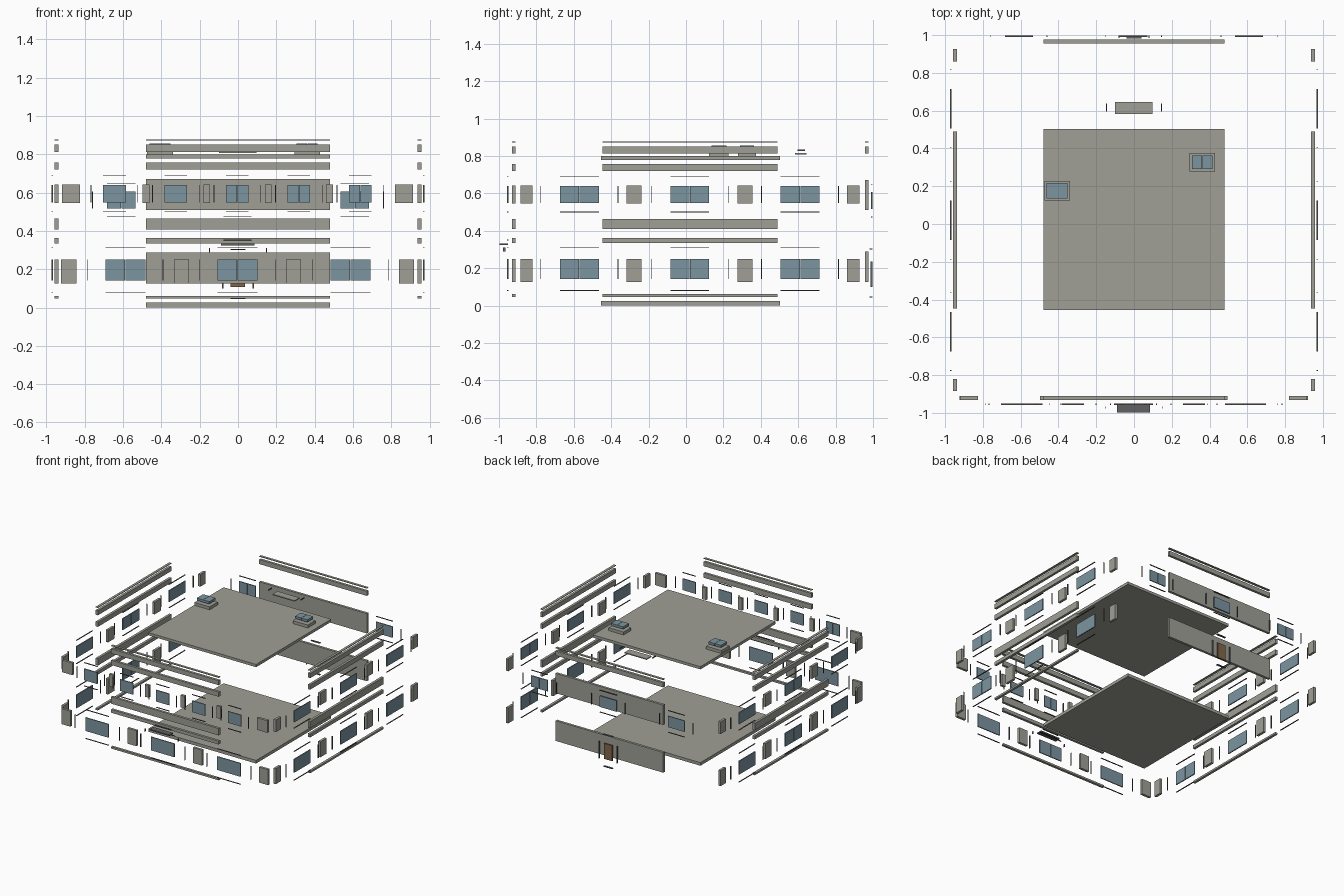
import bpy

if "Cube" in bpy.data.objects:
    bpy.data.objects.remove(bpy.data.objects["Cube"])


def material(name, color):
    m = bpy.data.materials.new(name)
    m.diffuse_color = color
    m.use_nodes = True
    m.node_tree.nodes["Principled BSDF"].inputs["Base Color"].default_value = m.diffuse_color
    return m


GLASS = material("glass_blue_grey", (0.20, 0.30, 0.35, 1))
WOOD = material("door_brown", (0.22, 0.13, 0.07, 1))
WALL = material("wall_grey", (0.35, 0.35, 0.31, 1))
DARK = material("trim_dark", (0.12, 0.12, 0.12, 1))


def box(name, x, y, z, mat=WALL):
    """Axis-aligned box from (min, max) pairs."""
    (x0, x1), (y0, y1), (z0, z1) = x, y, z
    v = [(a, b, c) for a in (x0, x1) for b in (y0, y1) for c in (z0, z1)]
    f = [(0, 1, 3, 2), (4, 6, 7, 5), (0, 4, 5, 1),
         (2, 3, 7, 6), (0, 2, 6, 4), (1, 5, 7, 3)]
    me = bpy.data.meshes.new(name)
    me.from_pydata(v, [], f)
    me.materials.append(mat)
    ob = bpy.data.objects.new(name, me)
    bpy.context.collection.objects.link(ob)
    return ob


def on_face(name, along, depth, z, axis, mat=WALL):
    """Box on a facade running along x or along y."""
    if axis == 'x':
        return box(name, along, depth, z, mat)
    return box(name, depth, along, z, mat)


def window(name, c, half, d, z, axis, gap, lift):
    """Two panes with four exploded trim strips around them."""
    g, t = 0.004, 0.002
    glass = (d - g, d + g)
    on_face(name + "_pane_a", (c - half, c - 0.001), glass, z, axis, GLASS)
    on_face(name + "_pane_b", (c + 0.001, c + half), glass, z, axis, GLASS)
    for s, tag in ((-1, "a"), (1, "b")):
        p = c + s * gap
        on_face(name + "_jamb_" + tag, (p - t, p + t), glass, z, axis, DARK)
    for h, tag in ((z[0] - lift, "sill"), (z[1] + lift, "lintel")):
        on_face(name + "_" + tag, (c - half, c + half), glass, (h - t, h + t), axis, DARK)


# floor and roof plates
box("floor_slab", (-0.48, 0.48), (-0.455, 0.502), (0, 0.025))
box("roof_slab", (-0.48, 0.48), (-0.455, 0.502), (0.777, 0.799))

# horizontal wall bands: plinth, lower head, floor band, upper head, parapet, cap
BANDS = [("plinth", 0.046, 0.061), ("lower_head", 0.335, 0.362),
         ("floor_band", 0.408, 0.464), ("upper_head", 0.72, 0.758),
         ("parapet", 0.813, 0.85), ("parapet_cap", 0.872, 0.877)]
FRONT, BACK = (-0.931, -0.911), (0.956, 0.976)
SIDES = {"left": ((-0.957, -0.937), -0.971), "right": ((0.937, 0.957), 0.971)}
for part, z0, z1 in BANDS:
    box("front_" + part, (-0.48, 0.48), FRONT, (z0, z1))
    for side, (d, _) in SIDES.items():
        box(side + "_" + part, d, (-0.447, 0.49), (z0, z1))
    if part.startswith("parapet"):
        box("back_" + part, (-0.48, 0.48), BACK, (z0, z1))

# solid back walls
box("back_lower_wall", (-0.48, 0.48), BACK, (0.125, 0.288))
box("back_upper_wall", (-0.48, 0.48), BACK, (0.51, 0.67))

UP, LOW = (0.548, 0.64), (0.142, 0.25)
UP_PIER, LOW_PIER = (0.545, 0.643), (0.125, 0.25)

# side facades: piers and windows on both storeys
for side, (d, g) in SIDES.items():
    for level, z, pz, lift in (("lower", LOW, LOW_PIER, 0.062), ("upper", UP, UP_PIER, 0.048)):
        for i, y in enumerate([(-0.885, -0.82), (-0.318, -0.238), (0.275, 0.355), (0.86, 0.927)]):
            box(f"{side}_{level}_pier_{i}", d, y, pz)
        for i, c in enumerate((-0.57, 0.02, 0.61)):
            window(f"{side}_{level}_window_{i}", c, 0.104, g, z, 'y', 0.206, lift)

# front facade
for i, x in enumerate([(-0.925, -0.843), (-0.335, -0.255), (0.25, 0.33), (0.84, 0.92)]):
    box(f"front_lower_pier_{i}", x, FRONT, LOW_PIER)
for i, x in enumerate([(-0.918, -0.825), (-0.498, -0.462), (-0.18, -0.145),
                       (0.14, 0.175), (0.46, 0.495), (0.82, 0.914)]):
    box(f"front_upper_pier_{i}", x, FRONT, UP_PIER)
for i, c in enumerate((-0.588, -0.003, 0.587)):
    window(f"front_lower_window_{i}", c, 0.104, -0.954, LOW, 'x', 0.197, 0.062)
for i in range(5):
    window(f"front_upper_window_{i}", -0.645 + i * 0.321, 0.059, -0.954, UP, 'x', 0.122, 0.048)

# front canopy with its trim and brackets
box("front_canopy", (-0.09, 0.086), (-0.998, -0.953), (0.323, 0.333), DARK)
box("front_canopy_trim", (-0.075, 0.07), (-0.958, -0.95), (0.348, 0.354), DARK)
for s in (-1, 1):
    box("front_canopy_bracket", (s * 0.149 - 0.002, s * 0.149 + 0.002),
        (-0.978, -0.965), (0.288, 0.31), DARK)

# back windows
for i, c in enumerate((-0.61, -0.003, 0.61)):
    window(f"back_upper_window_{i}", c, 0.074, 0.994, (0.517, 0.606), 'x', 0.149, 0.043)

# back door with exploded frame
box("back_door", (-0.038, 0.036), (0.986, 0.996), (0.107, 0.232), WOOD)
for s in (-1, 1):
    box("back_door_jamb", (s * 0.08 - 0.003, s * 0.08 + 0.003), (0.986, 0.998), (0.1, 0.236), DARK)
for h, tag in ((0.044, "step"), (0.3, "lintel")):
    box("back_door_" + tag, (-0.04, 0.04), (0.982, 0.998), (h, h + 0.005), DARK)

# detached rear canopy plate and its side brackets
box("rear_canopy", (-0.1, 0.097), (0.583, 0.645), (0.807, 0.815))
for s in (-1, 1):
    box("rear_canopy_bracket", (s * 0.145 - 0.002, s * 0.145 + 0.002),
        (0.595, 0.637), (0.825, 0.835), DARK)

# roof skylights: curb and raised two-pane lid
for x0, x1, y0, y1 in ((-0.475, -0.34, 0.124, 0.228), (0.294, 0.428, 0.278, 0.375)):
    box("skylight_curb", (x0, x1), (y0, y1), (0.799, 0.823))
    m, e = (x0 + x1) / 2, 0.012
    box("skylight_lid_a", (x0 + e, m - 0.001), (y0 + e, y1 - e), (0.838, 0.857), GLASS)
    box("skylight_lid_b", (m + 0.001, x1 - e), (y0 + e, y1 - e), (0.838, 0.857), GLASS)
